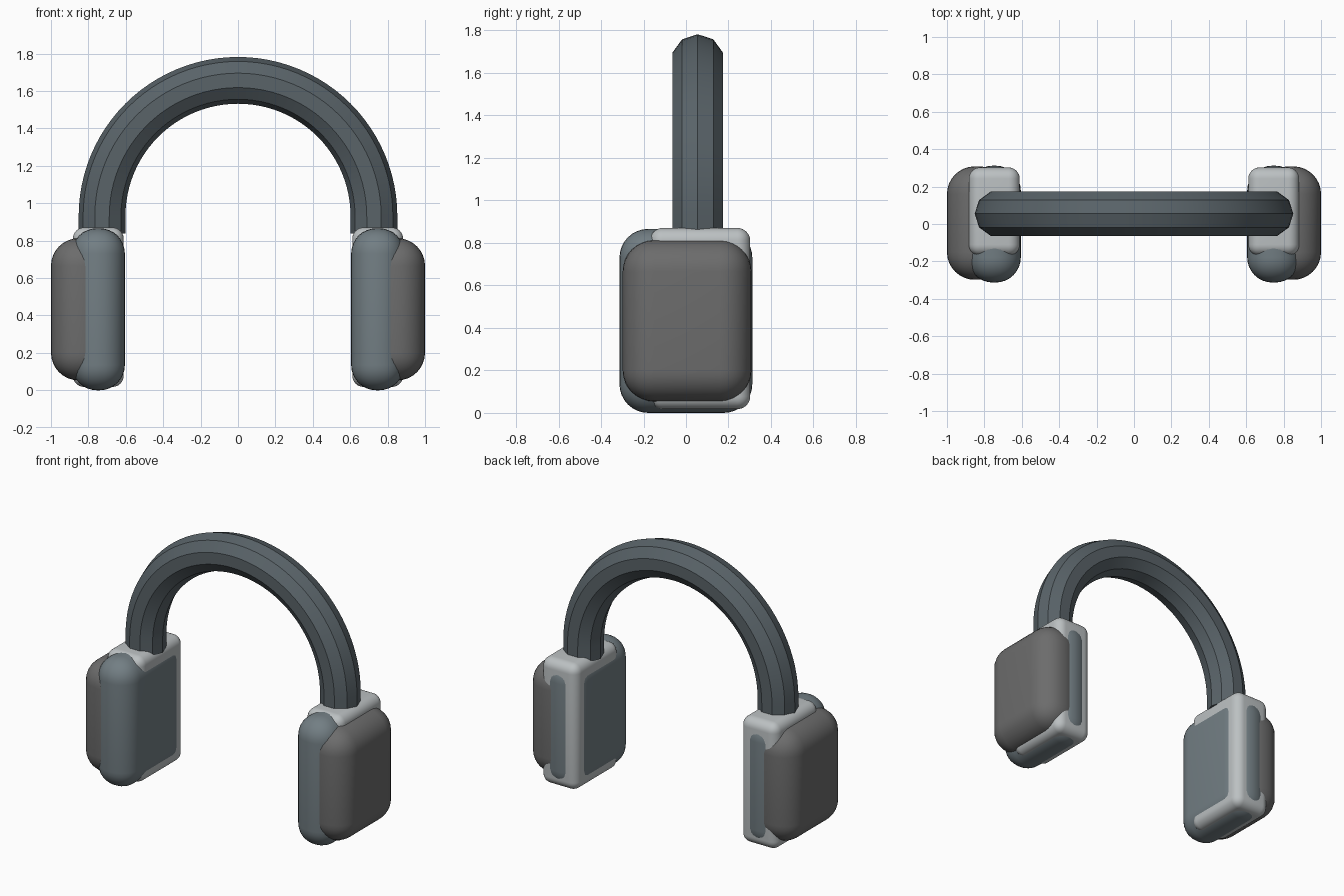
import bpy, bmesh, math

if "Cube" in bpy.data.objects:
    bpy.data.objects.remove(bpy.data.objects["Cube"])


def material(name, rgb):
    mat = bpy.data.materials.new(name)
    mat.diffuse_color = (*rgb, 1)
    mat.use_nodes = True
    mat.node_tree.nodes["Principled BSDF"].inputs["Base Color"].default_value = mat.diffuse_color
    return mat


BAND = material("slate", (0.10, 0.125, 0.14))
SHELL = material("blue_grey", (0.17, 0.21, 0.23))
PAD = material("dark_grey", (0.15, 0.15, 0.15))
FRAME = material("light_grey", (0.50, 0.53, 0.54))


def finish(name, bm, mat, angle=30):
    bmesh.ops.recalc_face_normals(bm, faces=bm.faces[:])
    mesh = bpy.data.meshes.new(name)
    bm.to_mesh(mesh)
    bm.free()
    obj = bpy.data.objects.new(name, mesh)
    bpy.context.collection.objects.link(obj)
    mesh.materials.append(mat)
    bpy.ops.object.select_all(action='DESELECT')
    obj.select_set(True)
    bpy.context.view_layer.objects.active = obj
    bpy.ops.object.shade_smooth_by_angle(angle=math.radians(angle))
    return obj


def rounded_box(name, xs, ys, zs, radius, mat, side):
    """Box between the given limits with rounded edges; side mirrors it in x."""
    bm = bmesh.new()
    bmesh.ops.create_cube(bm, size=1)
    for v in bm.verts:
        v.co = [lo + (c + 0.5) * (hi - lo) for c, (lo, hi) in zip(v.co, (xs, ys, zs))]
    bmesh.ops.bevel(bm, geom=bm.edges[:], offset=radius, segments=8,
                    profile=0.5, affect='EDGES', clamp_overlap=True)
    for v in bm.verts:
        v.co.x *= side
    return finish(name, bm, mat)


# headband: decagonal tube along a half circle with short straight ends
RING, TUBE, Y0, Z0, END, SEG = 0.727, 0.125, 0.055, 0.93, 0.838, 48
path = [(RING, END, 0)]
for i in range(SEG + 1):
    a = math.pi * i / SEG
    path.append((RING * math.cos(a), Z0 + RING * math.sin(a), a))
path.append((-RING, END, math.pi))

bm = bmesh.new()
rings = []
for x, z, a in path:
    ring = []
    for k in range(10):
        t = math.tau * k / 10
        r = TUBE * math.cos(t)
        ring.append(bm.verts.new((x + r * math.cos(a), Y0 + TUBE * math.sin(t),
                                  z + r * math.sin(a))))
    rings.append(ring)
for a, b in zip(rings, rings[1:]):
    for k in range(10):
        n = (k + 1) % 10
        bm.faces.new((a[k], a[n], b[n], b[k]))
bm.faces.new(rings[0])
bm.faces.new(rings[-1])
finish("headband", bm, BAND)

# ear cups: soft shell, tighter frame around its back, thick outer cover
for side, tag in ((1, "right"), (-1, "left")):
    rounded_box("cup_shell_" + tag, (0.605, 0.889), (-0.313, 0.312),
                (0.0, 0.866), 0.135, SHELL, side)
    rounded_box("cup_frame_" + tag, (0.611, 0.883), (-0.17, 0.302),
                (0.018, 0.87), 0.06, FRAME, side)
    rounded_box("cup_cover_" + tag, (0.68, 1.0), (-0.298, 0.308),
                (0.053, 0.813), 0.148, PAD, side)
